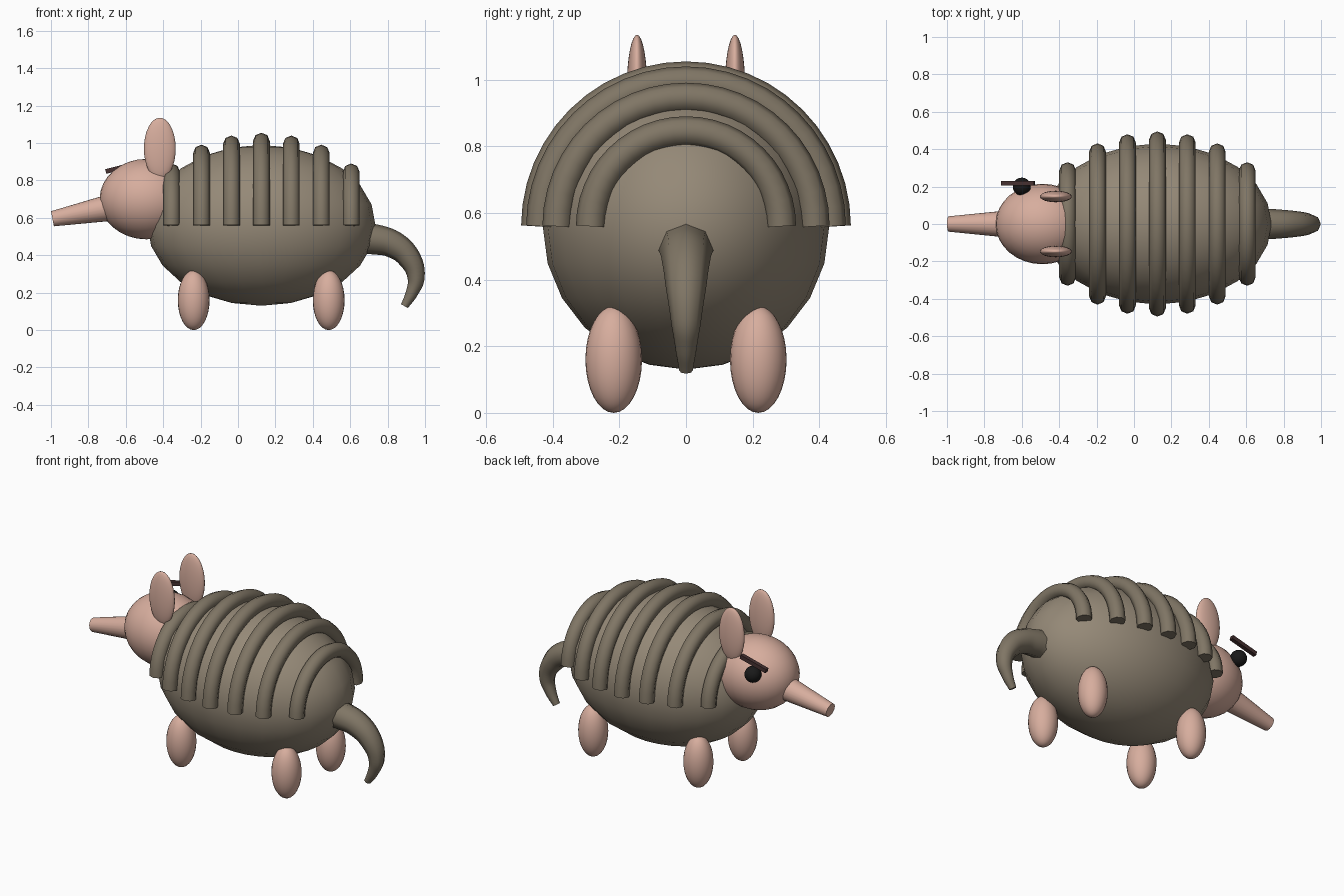
import bpy
import math
from mathutils import Vector

if "Cube" in bpy.data.objects:
    bpy.data.objects.remove(bpy.data.objects["Cube"])


def material(name, rgb):
    m = bpy.data.materials.new(name)
    m.diffuse_color = (*rgb, 1)
    m.use_nodes = True
    m.node_tree.nodes["Principled BSDF"].inputs["Base Color"].default_value = m.diffuse_color
    return m


SHELL = material("shell", (0.30, 0.25, 0.185))
BAND = material("band", (0.215, 0.18, 0.13))
SKIN = material("skin", (0.68, 0.42, 0.34))
BLACK = material("black", (0.01, 0.01, 0.01))
BROWN = material("dark_brown", (0.06, 0.03, 0.03))


def finish(name, mat, angle=60):
    ob = bpy.context.object
    ob.name = name
    ob.data.materials.clear()
    ob.data.materials.append(mat)
    bpy.ops.object.shade_smooth_by_angle(angle=math.radians(angle))
    return ob


def ellipsoid(name, loc, size, mat, seg=24, rings=16):
    bpy.ops.mesh.primitive_uv_sphere_add(segments=seg, ring_count=rings, radius=1, location=loc)
    bpy.context.object.scale = size
    return finish(name, mat)


def tube(name, points, depth, mat, radii=None, smooth_path=False):
    cu = bpy.data.curves.new(name, 'CURVE')
    cu.dimensions = '3D'
    cu.bevel_depth = depth
    cu.bevel_resolution = 2
    cu.use_fill_caps = True
    cu.resolution_u = 6
    sp = cu.splines.new('BEZIER' if smooth_path else 'POLY')
    pts = sp.bezier_points if smooth_path else sp.points
    pts.add(len(points) - 1)
    for i, (p, co) in enumerate(zip(pts, points)):
        if smooth_path:
            p.co = co
            p.handle_left_type = p.handle_right_type = 'AUTO'
        else:
            p.co = (*co, 1)
        p.radius = radii[i] if radii else 1
    ob = bpy.data.objects.new(name, cu)
    bpy.context.collection.objects.link(ob)
    bpy.ops.object.select_all(action='DESELECT')
    ob.select_set(True)
    bpy.context.view_layer.objects.active = ob
    bpy.ops.object.convert(target='MESH')
    return finish(name, mat)


# Body
CX, CZ, RX, RZ = 0.125, 0.56, 0.61, 0.43
ellipsoid("body", (CX, 0, CZ), (RX, RZ, RZ), SHELL, 24, 12)

# Armour bands: half hoops following the body's outline
for i in range(-3, 4):
    d = i * 0.16
    r = RZ * math.sqrt(1 - (d / RX) ** 2) + 0.02
    arc = [(CX + d, r * math.cos(math.pi * k / 24), CZ + r * math.sin(math.pi * k / 24))
           for k in range(25)]
    tube(f"armour_band_{i + 4}", arc, 0.045, BAND)

# Tail: tapering hook
path = [(0.66, 0.49), (0.73, 0.485), (0.83, 0.458), (0.915, 0.385),
        (0.952, 0.28), (0.93, 0.2), (0.89, 0.128)]
tube("tail", [(x, 0, z) for x, z in path], 1, BAND,
     [0.085, 0.081, 0.073, 0.062, 0.046, 0.033, 0.021], True)

# Head
ellipsoid("head", (-0.49, 0, 0.7), (0.25, 0.215, 0.215), SKIN, 32, 16)

# Snout: tapered cone tipped slightly down
a, b = Vector((-0.64, 0, 0.663)), Vector((-0.992, 0, 0.595))
bpy.ops.mesh.primitive_cone_add(vertices=24, radius1=0.076, radius2=0.041,
                                depth=(b - a).length, location=(a + b) / 2)
bpy.context.object.rotation_euler = (b - a).to_track_quat('Z', 'Y').to_euler()
finish("snout", SKIN)

# Ears and legs in mirrored pairs
for side, s in (("left", 1), ("right", -1)):
    ellipsoid(f"{side}_ear", (-0.418, s * 0.147, 0.97), (0.085, 0.031, 0.165), SKIN)
    for end, x in (("front", -0.237), ("rear", 0.485)):
        ellipsoid(f"{end}_{side}_leg", (x, s * 0.217, 0.16), (0.085, 0.085, 0.16), SKIN)

# Single eye and brow on the far side
ellipsoid("eye", (-0.6, 0.2, 0.79), (0.048, 0.048, 0.048), BLACK)
bpy.ops.mesh.primitive_cube_add(size=1, location=(-0.62, 0.218, 0.87))
bpy.context.object.scale = (0.18, 0.025, 0.025)
bpy.context.object.rotation_euler = (0, -0.25, 0)
finish("brow", BROWN, 30)
